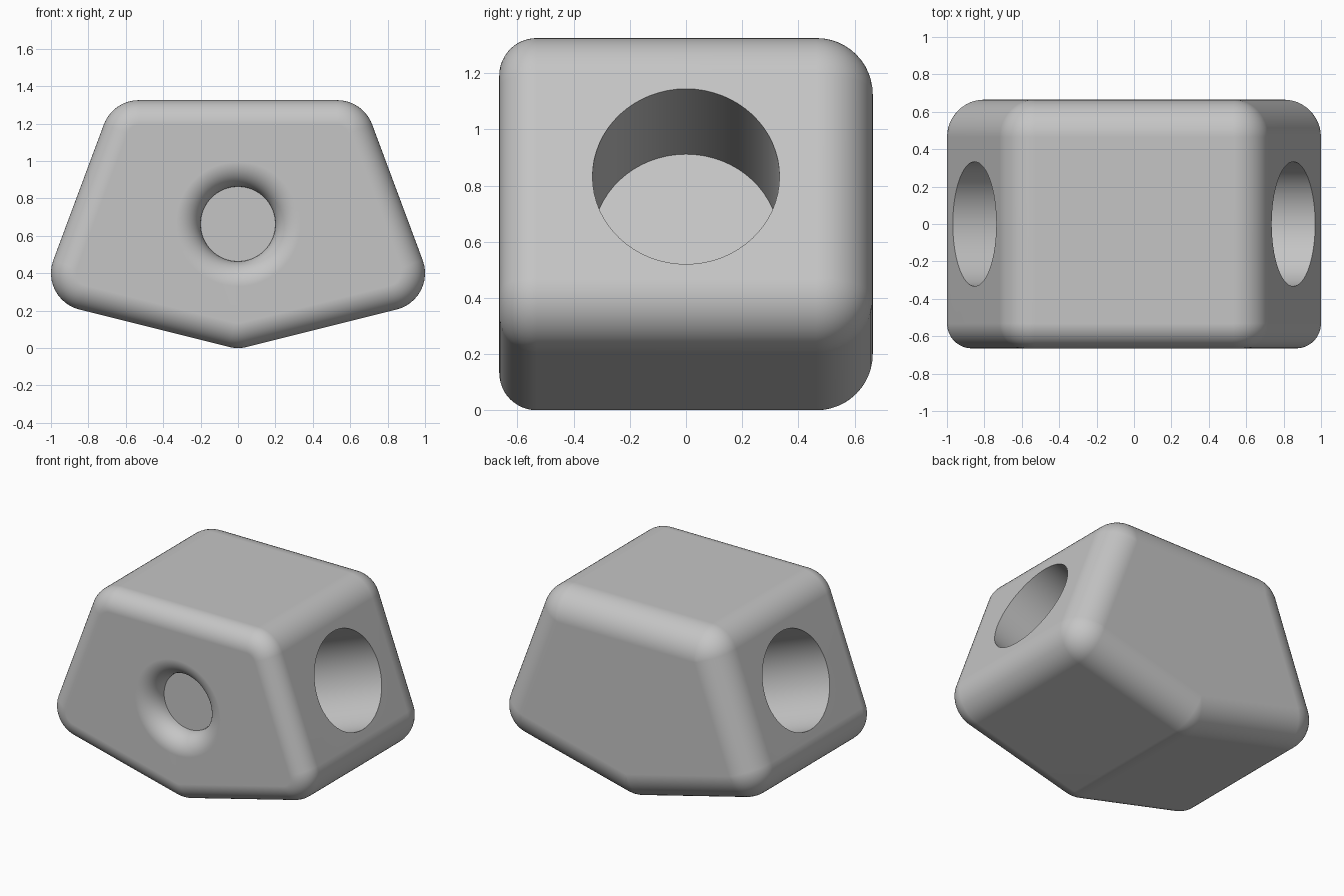
import bpy, bmesh, math
from mathutils import Vector, Matrix

if "Cube" in bpy.data.objects:
    bpy.data.objects.remove(bpy.data.objects["Cube"], do_unlink=True)

HALF = 0.665           # half depth, front to back
R = 0.2                # profile corners and back edge
R_FRONT = 0.133        # front edge and dimple lip
STEPS = 12
AXIS_Z = 0.663         # dimple height
HOLE_R, HOLE_DEPTH = 0.333, 0.667

# Centres of the rounded profile corners, in x and z
corners = [Vector(c) for c in
           [(0, 0.2), (0.8, 0.4), (0.53, 1.125), (-0.53, 1.125), (-0.8, 0.4)]]


def edge_angle(i):
    d = corners[(i + 1) % len(corners)] - corners[i % len(corners)]
    return math.atan2(-d.x, d.y)


def profile_ring(y, inset):
    """Rounded five-sided outline, shrunk by the inset."""
    ring = []
    for i, c in enumerate(corners):
        start = edge_angle(i - 1)
        turn = (edge_angle(i) - start) % math.tau
        for k in range(STEPS + 1):
            a = start + turn * k / STEPS
            ring.append((c.x + (R - inset) * math.cos(a), y,
                         c.y + (R - inset) * math.sin(a)))
    return ring


def circle_ring(y, radius, n=64):
    return [(radius * math.cos(math.tau * k / n), y,
             AXIS_Z + radius * math.sin(math.tau * k / n)) for k in range(n)]


def finish(name, bm):
    bmesh.ops.recalc_face_normals(bm, faces=bm.faces)
    mesh = bpy.data.meshes.new(name)
    bm.to_mesh(mesh)
    bm.free()
    obj = bpy.data.objects.new(name, mesh)
    bpy.context.collection.objects.link(obj)
    return obj


def loft(name, rings):
    """Skin a stack of rings and cap both ends."""
    bm = bmesh.new()
    loops = [[bm.verts.new(p) for p in ring] for ring in rings]
    for a, b in zip(loops, loops[1:]):
        for i in range(len(a)):
            j = (i + 1) % len(a)
            bm.faces.new((a[i], a[j], b[j], b[i]))
    bm.faces.new(loops[0])
    bm.faces.new(loops[-1])
    bmesh.ops.remove_doubles(bm, verts=bm.verts, dist=0.0001)
    return finish(name, bm)


arc = [math.pi / 2 * k / STEPS for k in range(STEPS + 1)]

# Body with small front rounding and larger back rounding
rings = [profile_ring(-HALF + R_FRONT * (1 - math.sin(a)),
                      R_FRONT * (1 - math.cos(a))) for a in reversed(arc)]
rings += [profile_ring(HALF - R * (1 - math.sin(a)),
                       R * (1 - math.cos(a))) for a in arc]
body = loft("body", rings)

grey = bpy.data.materials.new("light grey")
grey.use_nodes = True
colour = (0.56, 0.56, 0.56, 1)
grey.diffuse_color = colour
grey.node_tree.nodes["Principled BSDF"].inputs["Base Color"].default_value = colour
body.data.materials.append(grey)

# Front dimple with a rounded lip
lip = [circle_ring(-HALF + R_FRONT * (1 - math.sin(a)),
                   HOLE_R - R_FRONT * math.cos(a)) for a in arc]
cutters = [loft("dimple_cutter", lip + [circle_ring(-HALF - 0.1, HOLE_R)])]

# Blind round hole square to each sloping side
slope = edge_angle(1)
middle = (corners[1] + corners[2]) / 2 + R * Vector((math.cos(slope), math.sin(slope)))
for side, name in ((1, "left_hole_cutter"), (-1, "right_hole_cutter")):
    normal = Vector((side * math.cos(slope), 0, math.sin(slope)))
    outside = 0.3
    place = Vector((side * middle.x, 0, middle.y)) + normal * (outside - HOLE_DEPTH) / 2
    bm = bmesh.new()
    bmesh.ops.create_cone(
        bm, cap_ends=True, segments=64, radius1=HOLE_R, radius2=HOLE_R,
        depth=HOLE_DEPTH + outside,
        matrix=Matrix.Translation(place) @ normal.to_track_quat("Z", "Y").to_matrix().to_4x4())
    cutters.append(finish(name, bm))

# Cut the holes, then drop the cutters
bpy.ops.object.select_all(action="DESELECT")
bpy.context.view_layer.objects.active = body
body.select_set(True)
for cutter in cutters:
    cutter.hide_render = True
    mod = body.modifiers.new(cutter.name, "BOOLEAN")
    mod.operation = "DIFFERENCE"
    mod.solver = "EXACT"
    mod.object = cutter
    bpy.ops.object.modifier_apply(modifier=mod.name)
    bpy.data.objects.remove(cutter, do_unlink=True)

# Smooth roundings, flat faces and crisp hole rims
bpy.ops.object.shade_smooth_by_angle(angle=math.radians(30))
weighted = body.modifiers.new("flat_faces", "WEIGHTED_NORMAL")
weighted.keep_sharp = True
